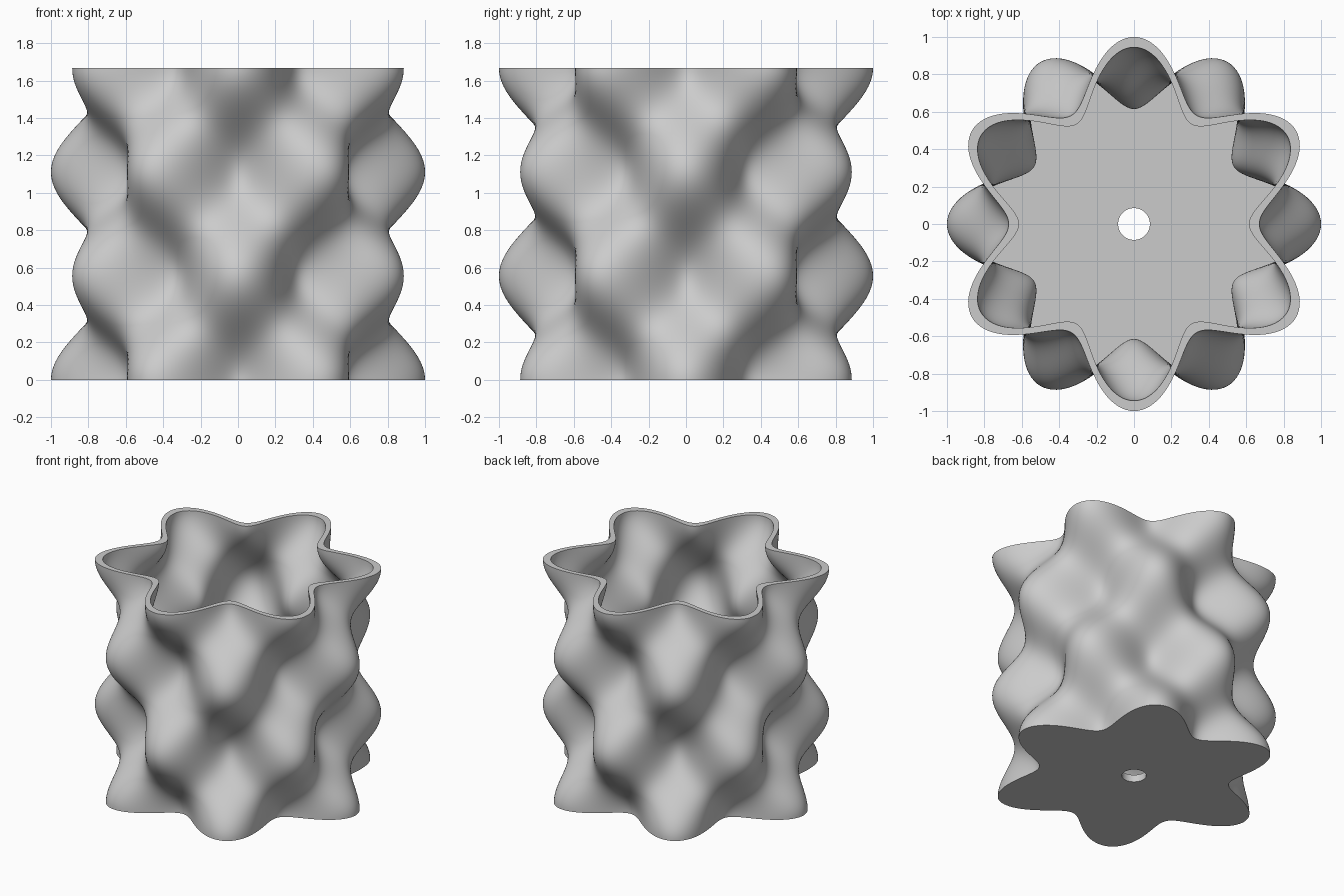
import bpy
import bmesh
from math import cos, sin, pi, radians

HEIGHT = 1.667      # three half waves tall
WALL = 0.055        # wall and floor thickness
HOLE = 0.085        # drain hole radius
LOBES = 6
AROUND = 288
ROWS = 84

if "Cube" in bpy.data.objects:
    bpy.data.objects.remove(bpy.data.objects["Cube"], do_unlink=True)


def wave(angle, z):
    """Outer radius: lobes that swap places with the hollows as they rise."""
    return 0.835 + 0.165 * cos(LOBES * angle) * cos(3 * pi * z / HEIGHT)


def wall_rings(inset, start, end):
    """Rings (inset, height) running along one side of the wall."""
    return [(inset, start + (end - start) * i / ROWS) for i in range(ROWS + 1)]


# Closed section: outer wall up, inner wall down, then the drain hole
rings = wall_rings(0, 0, HEIGHT) + wall_rings(WALL, HEIGHT, WALL)
rings += [(None, WALL), (None, 0)]

bm = bmesh.new()
loops = []
for inset, z in rings:
    loop = []
    for k in range(AROUND):
        a = 2 * pi * k / AROUND
        r = HOLE if inset is None else wave(a, z) - inset
        loop.append(bm.verts.new((r * cos(a), r * sin(a), z)))
    loops.append(loop)

# Bridge each ring to the next, and the last back to the first
for low, high in zip(loops, loops[1:] + loops[:1]):
    for k in range(AROUND):
        n = (k + 1) % AROUND
        bm.faces.new((low[k], low[n], high[n], high[k]))
bmesh.ops.recalc_face_normals(bm, faces=bm.faces)

mesh = bpy.data.meshes.new("wavy_planter")
bm.to_mesh(mesh)
bm.free()
pot = bpy.data.objects.new("wavy_planter", mesh)
bpy.context.collection.objects.link(pot)

# Single plain grey
grey = bpy.data.materials.new("light_grey")
grey.use_nodes = True
colour = (0.6, 0.6, 0.6, 1)
grey.diffuse_color = colour
grey.node_tree.nodes["Principled BSDF"].inputs["Base Color"].default_value = colour
mesh.materials.append(grey)

# Smooth waves with a crisp rim, floor and hole
bpy.ops.object.select_all(action='DESELECT')
pot.select_set(True)
bpy.context.view_layer.objects.active = pot
bpy.ops.object.shade_smooth_by_angle(angle=radians(30))
